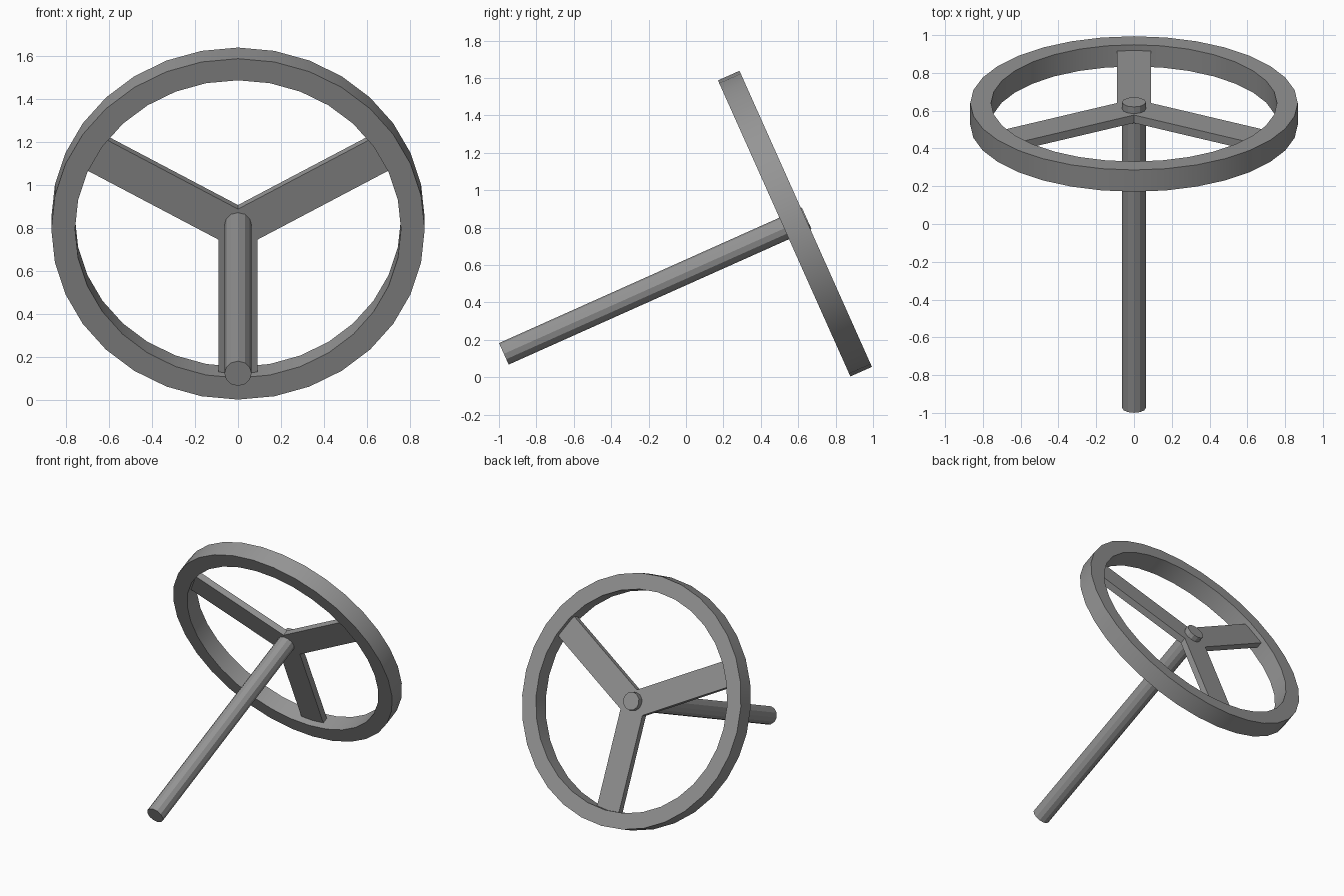
import bpy, bmesh, math
from mathutils import Matrix, Vector

if "Cube" in bpy.data.objects:
    bpy.data.objects.remove(bpy.data.objects["Cube"])

TAU = math.tau
# Local frame: z runs along the shaft, y points down the tilted wheel
PLACE = Matrix.Translation((0, 0.5825, 0.821)) @ Matrix.Rotation(-math.radians(65.9), 4, 'X')

grey = bpy.data.materials.new("mid_grey")
grey.diffuse_color = (0.3, 0.3, 0.3, 1)
grey.use_nodes = True
grey.node_tree.nodes["Principled BSDF"].inputs["Base Color"].default_value = grey.diffuse_color


def finish(name, bm, smooth=None):
    bmesh.ops.recalc_face_normals(bm, faces=bm.faces[:])
    bm.transform(PLACE)
    mesh = bpy.data.meshes.new(name)
    bm.to_mesh(mesh)
    bm.free()
    mesh.materials.append(grey)
    ob = bpy.data.objects.new(name, mesh)
    bpy.context.collection.objects.link(ob)
    if smooth:
        bpy.ops.object.select_all(action='DESELECT')
        ob.select_set(True)
        bpy.context.view_layer.objects.active = ob
        bpy.ops.object.shade_smooth_by_angle(angle=math.radians(smooth))
    return ob


def prism(points, z0, z1):
    bm = bmesh.new()
    lo = [bm.verts.new((x, y, z0)) for x, y in points]
    hi = [bm.verts.new((x, y, z1)) for x, y in points]
    bm.faces.new(lo)
    bm.faces.new(hi)
    n = len(points)
    for i in range(n):
        j = (i + 1) % n
        bm.faces.new((lo[i], lo[j], hi[j], hi[i]))
    return bm


# Rim: rectangular section swept round in 32 steps
bm = bmesh.new()
section = [(0.757, -0.063), (0.867, -0.063), (0.867, 0.063), (0.757, 0.063)]
N = 32
rings = [[bm.verts.new((r * math.cos(TAU * i / N), r * math.sin(TAU * i / N), z))
          for r, z in section] for i in range(N)]
for i in range(N):
    a, b = rings[i], rings[(i + 1) % N]
    for k in range(4):
        m = (k + 1) % 4
        bm.faces.new((a[k], b[k], b[m], a[m]))
finish("wheel_rim", bm, 25)

# Shaft: 12-sided rod running through the hub
finish("shaft", prism([(0.063 * math.cos(TAU * i / 12), 0.063 * math.sin(TAU * i / 12))
                       for i in range(12)], -1.705, 0.069))

# Spokes: one three-armed plate, its centre slightly below the shaft axis
W, DROP = 0.09, 0.023
outline = []
for k, length in enumerate((0.74, 0.79, 0.79)):
    ang = TAU / 4 + k * TAU / 3
    d = Vector((math.cos(ang), math.sin(ang)))
    p = Vector((-d.y, d.x))
    notch = Vector((math.cos(ang + TAU / 6), math.sin(ang + TAU / 6))) * W / math.sin(TAU / 6)
    outline += [d * length - p * W, d * length + p * W, notch]
finish("spokes", prism([(v.x, v.y + DROP) for v in outline], -0.016, 0.03))
